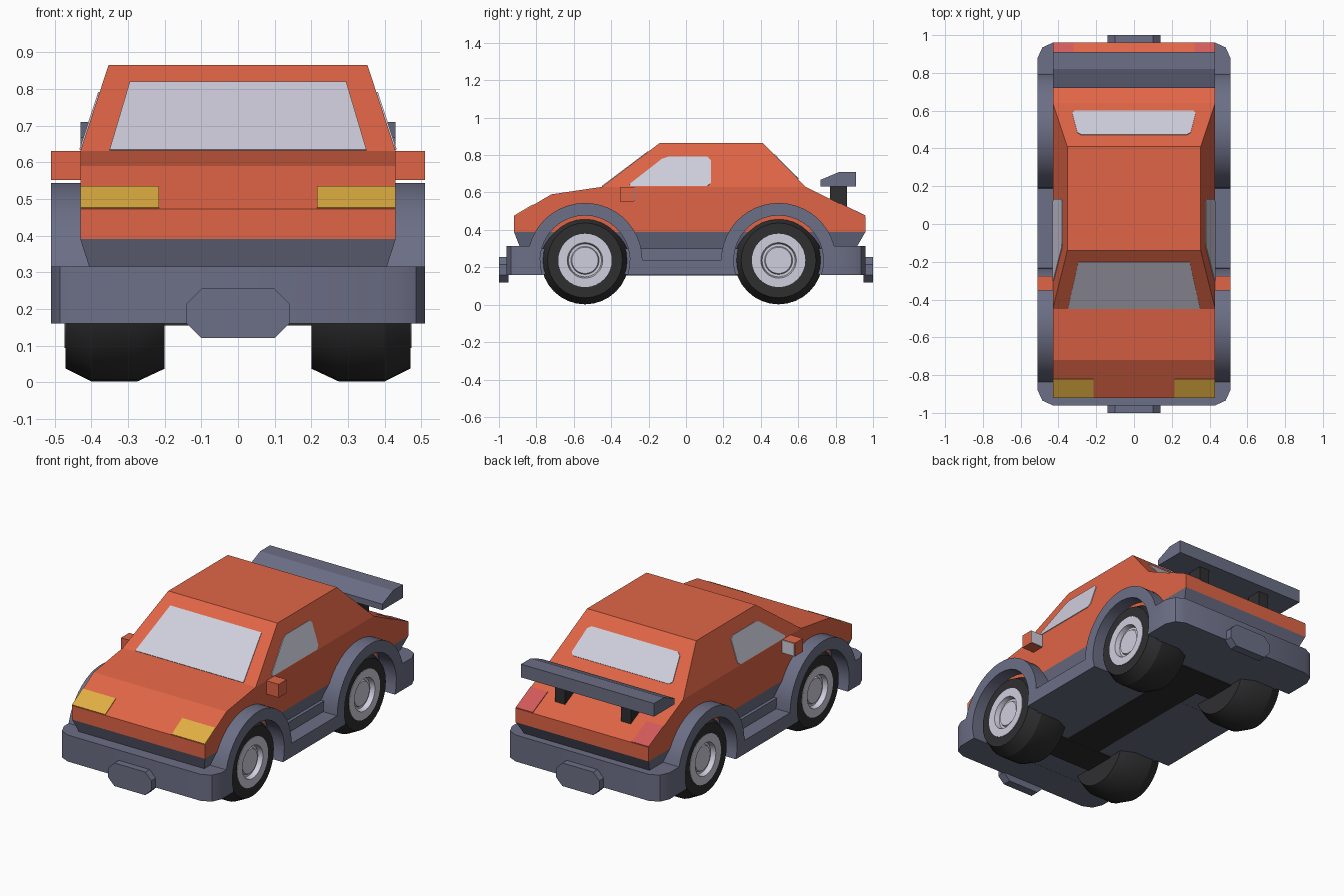
import bpy, bmesh, math
from mathutils import Vector

if "Cube" in bpy.data.objects:
    bpy.data.objects.remove(bpy.data.objects["Cube"])


def material(name, rgb):
    m = bpy.data.materials.new(name)
    lin = [((c / 255 + 0.055) / 1.055) ** 2.4 for c in rgb]
    m.diffuse_color = (*lin, 1)
    m.use_nodes = True
    m.node_tree.nodes["Principled BSDF"].inputs["Base Color"].default_value = m.diffuse_color
    return m


ORANGE = material("orange paint", (224, 101, 70))
SLATE = material("slate trim", (108, 111, 134))
BLACK = material("black rubber", (47, 46, 48))
SILVER = material("light silver glass", (207, 206, 221))
YELLOW = material("yellow lamp", (225, 175, 66))
RED = material("red lamp", (210, 91, 90))


def finish(name, bm, mat, smooth=False):
    bmesh.ops.recalc_face_normals(bm, faces=bm.faces[:])
    me = bpy.data.meshes.new(name)
    bm.to_mesh(me)
    bm.free()
    me.materials.append(mat)
    ob = bpy.data.objects.new(name, me)
    bpy.context.collection.objects.link(ob)
    if smooth:
        bpy.ops.object.select_all(action='DESELECT')
        ob.select_set(True)
        bpy.context.view_layer.objects.active = ob
        bpy.ops.object.shade_smooth_by_angle(angle=math.radians(25))
    return ob


def loft(bm, a, b):
    """Closed solid between two matching polygons."""
    va = [bm.verts.new(p) for p in a]
    vb = [bm.verts.new(p) for p in b]
    bm.faces.new(va)
    bm.faces.new(vb)
    for i in range(len(va)):
        j = (i + 1) % len(va)
        bm.faces.new((va[i], va[j], vb[j], vb[i]))


def solid(name, a, b, mat):
    bm = bmesh.new()
    loft(bm, a, b)
    return finish(name, bm, mat)


def prism_x(name, profile, x0, x1, mat):
    return solid(name, [(x0, y, z) for y, z in profile], [(x1, y, z) for y, z in profile], mat)


def box(name, x0, x1, y0, y1, z0, z1, mat):
    return prism_x(name, [(y0, z0), (y1, z0), (y1, z1), (y0, z1)], x0, x1, mat)


def plate(name, pts, outward, mat, t=0.004):
    """Thin panel lying on a planar surface."""
    p = [Vector(q) for q in pts]
    n = (p[1] - p[0]).cross(p[2] - p[0]).normalized()
    if n.dot(Vector(outward)) < 0:
        n = -n
    return solid(name, [q - n * 0.003 for q in p], [q + n * t for q in p], mat)


def rect(x0, x1, y0, y1, z):
    return [(x0, y0, z), (x1, y0, z), (x1, y1, z), (x0, y1, z)]


def lathe(name, profile, cy, cz, side, mat, n=32):
    bm = bmesh.new()
    rings = []
    for x, r in profile:
        if r == 0:
            rings.append([bm.verts.new((side * x, cy, cz))] * n)
        else:
            rings.append([bm.verts.new((side * x, cy + r * math.cos(2 * math.pi * i / n),
                                        cz + r * math.sin(2 * math.pi * i / n))) for i in range(n)])
    for a, b in zip(rings, rings[1:]):
        for i in range(n):
            j = (i + 1) % n
            bm.faces.new(list(dict.fromkeys((a[i], a[j], b[j], b[i]))))
    return finish(name, bm, mat, True)


# Painted body and cabin
prism_x("lower_body", [(-0.92, 0.39), (-0.92, 0.472), (-0.72, 0.59), (-0.45, 0.63),
                       (0.64, 0.63), (0.96, 0.472), (0.96, 0.39)], -0.43, 0.43, ORANGE)
solid("cabin", rect(-0.43, 0.43, -0.45, 0.64, 0.63), rect(-0.353, 0.353, -0.14, 0.41, 0.865), ORANGE)

# Tapered skirt under the paint
solid("skirt", rect(-0.43, 0.43, -0.92, 0.96, 0.39), rect(-0.38, 0.38, -0.86, 0.87, 0.235), SLATE)

# Hull: bumpers, sills and wheel arches as one side profile
WHEELS, CZ, R_OUT, R_IN = (-0.54, 0.495), 0.237, 0.307, 0.24


def arc(cy, r, z_start, z_end, n=20):
    a0 = math.pi - math.asin((z_start - CZ) / r)
    a1 = math.asin((z_end - CZ) / r)
    return [(cy + r * math.cos(a0 + (a1 - a0) * i / n), CZ + r * math.sin(a0 + (a1 - a0) * i / n))
            for i in range(n + 1)]


front, rear = WHEELS
top = [(-0.96, 0.315)] + arc(front, R_OUT, 0.315, 0.24) + arc(rear, R_OUT, 0.24, 0.315) + [(0.96, 0.315)]
bottom = [(0.96, 0.16)] + arc(rear, R_IN, 0.16, 0.16)[::-1] + arc(front, R_IN, 0.16, 0.16)[::-1] + [(-0.96, 0.16)]
bm = bmesh.new()
loft(bm, [(-0.51, y, z) for y, z in top + bottom], [(0.51, y, z) for y, z in top + bottom])
# Chamfer the four bumper corners
for sx in (-1, 1):
    for sy in (-1, 1):
        for (xa, ya), (xb, yb) in (((0.51, 0.88), (0.485, 0.935)), ((0.485, 0.935), (0.43, 0.96))):
            normal = Vector((sx * (yb - ya), sy * (xa - xb), 0))
            cut = bmesh.ops.bisect_plane(bm, geom=bm.verts[:] + bm.edges[:] + bm.faces[:], dist=1e-5,
                                         plane_co=(sx * xa, sy * ya, 0), plane_no=normal, clear_outer=True)
            edges = [e for e in cut["geom_cut"] if isinstance(e, bmesh.types.BMEdge)]
            bmesh.ops.holes_fill(bm, edges=edges, sides=0)
finish("bumpers_and_arches", bm, SLATE, True)
box("floor", -0.42, 0.42, -0.9, 0.9, 0.161, 0.3, SLATE)

# Black running gear seen from below
box("drive_shaft_plate", -0.11, 0.11, -0.5, 0.5, 0.156, 0.2, BLACK)
for cy in WHEELS:
    box("axle_plate", -0.21, 0.21, cy - 0.09, cy + 0.1, 0.155, 0.2, BLACK)

# Wheels
for s in (-1, 1):
    for cy in WHEELS:
        lathe("tyre", [(0.2, 0), (0.2, 0.2), (0.275, 0.235), (0.4, 0.235), (0.47, 0.2),
                       (0.47, 0.14), (0.43, 0.14), (0.43, 0)], cy, CZ, s, BLACK)
        lathe("rim", [(0.432, 0), (0.432, 0.143), (0.473, 0.143), (0.473, 0.095),
                      (0.445, 0.088), (0.445, 0.075), (0.455, 0.07), (0.455, 0)], cy, CZ, s, SILVER)


# Windows
def screen_y(z):
    return -0.45 + (z - 0.63) / 0.235 * 0.31


def back_y(z):
    return 0.64 - (z - 0.63) / 0.235 * 0.23


def side_x(z):
    return 0.43 - (z - 0.63) / 0.235 * 0.077


def round_corners(pts, r=0.018):
    out = []
    for i, p in enumerate(pts):
        p = Vector(p)
        for q in (pts[i - 1], pts[(i + 1) % len(pts)]):
            out.append(p + (Vector(q) - p).normalized() * r)
    return out


z0, z1 = 0.632, 0.818
plate("windscreen", [(-0.35, screen_y(z0), z0), (0.35, screen_y(z0), z0), (0.295, screen_y(z1), z1 - 0.001),
                     (-0.295, screen_y(z1), z1 - 0.001)], (0, -1, 1), SILVER)
z0, z1 = 0.672, 0.803
plate("rear_window", round_corners([(-0.33, back_y(z0), z0), (0.33, back_y(z0), z0), (0.297, back_y(z1), z1),
                                    (-0.297, back_y(z1), z1)]), (0, 1, 1), SILVER)
for s in (-1, 1):
    pts = [(y, z) for y, z in ((-0.315, 0.634), (-0.115, 0.79), (0.133, 0.79), (0.133, 0.634))]
    plate("side_window", round_corners([(s * side_x(z), y, z) for y, z in pts]), (s, 0, 0), SILVER)

    # Lamps on the bonnet and boot slopes
    plate("headlight", [(s * 0.215, -0.918, 0.4732), (s * 0.43, -0.918, 0.4732),
                        (s * 0.43, -0.82, 0.531), (s * 0.215, -0.82, 0.531)], (0, -1, 1), YELLOW)
    plate("tail_light", [(s * 0.32, 0.958, 0.473), (s * 0.43, 0.958, 0.473),
                         (s * 0.43, 0.82, 0.5411), (s * 0.32, 0.82, 0.5411)], (0, 1, 1), RED)

    # Door mirrors with a silver rear face
    box("door_mirror", s * 0.42, s * 0.51, -0.352, -0.278, 0.552, 0.63, ORANGE)
    box("mirror_glass", s * 0.43, s * 0.508, -0.279, -0.274, 0.554, 0.628, SILVER)

    # Spoiler legs
    box("spoiler_leg", s * 0.18, s * 0.245, 0.77, 0.86, 0.5, 0.64, BLACK)

    # Bumper badges without lettering, front and back
    octagon = [(-0.14, 0.16), (-0.1, 0.12), (0.1, 0.12), (0.14, 0.16),
               (0.14, 0.215), (0.1, 0.255), (-0.1, 0.255), (-0.14, 0.215)]
    solid("bumper_plate", [(x, s * 0.95, z) for x, z in octagon], [(x, s * 1.0, z) for x, z in octagon], SLATE)

# Rear spoiler wing
prism_x("spoiler_wing", [(0.72, 0.633), (0.91, 0.633), (0.91, 0.71), (0.82, 0.71), (0.72, 0.668)],
        -0.43, 0.43, SLATE)
